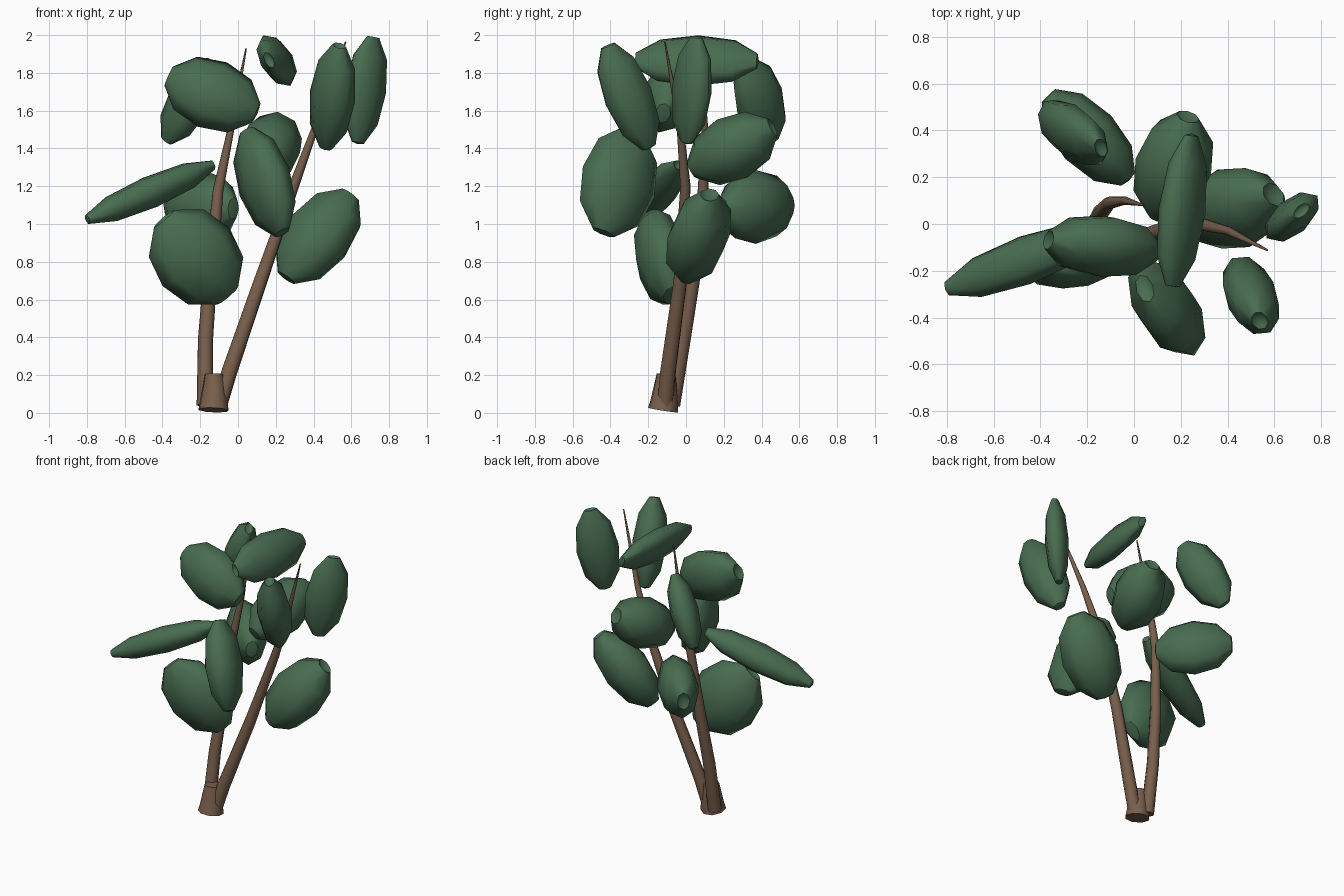
import bpy, bmesh, math
from mathutils import Matrix, Vector

if "Cube" in bpy.data.objects:
    bpy.data.objects.remove(bpy.data.objects["Cube"])


def material(name, rgb):
    m = bpy.data.materials.new(name)
    m.diffuse_color = (*rgb, 1)
    m.use_nodes = True
    m.node_tree.nodes["Principled BSDF"].inputs["Base Color"].default_value = m.diffuse_color
    return m


LEAF_GREEN = material("leaf green", (0.065, 0.150, 0.080))
BARK_BROWN = material("bark brown", (0.190, 0.115, 0.073))


def main_axis(m):
    """Direction in which a symmetric 3x3 spread matrix is largest."""
    for _ in range(8):
        m = m * (1 / max(abs(v) for row in m for v in row))
        m = m @ m
    return (m @ Vector((0.31, 0.52, 0.79))).normalized()


# Leaf pad outline: position along the length, and radius
PROFILE = [(-0.97, 0.30), (-0.60, 0.82), (0.0, 1.0), (0.60, 0.82), (0.97, 0.30)]
SIDES = 8


def leaf(name, centre, half, lean):
    """Flattened low-poly pad; half = half sizes, lean = tilt in xy, xz, yz."""
    hx, hy, hz = half
    xy, xz, yz = lean[0] * hx * hy, lean[1] * hx * hz, lean[2] * hy * hz
    spread = Matrix(((hx * hx, xy, xz), (xy, hy * hy, yz), (xz, yz, hz * hz)))
    along = main_axis(spread)
    if along.z < 0:
        along = -along
    thin = main_axis(spread.inverted())
    thin = (thin - along * thin.dot(along)).normalized()
    wide = thin.cross(along)
    axes = [a * math.sqrt(a.dot(spread @ a)) * 1.03 for a in (along, wide, thin)]

    def place(t, u, v):
        return Vector(centre) + axes[0] * t + axes[1] * u + axes[2] * v

    bm = bmesh.new()
    rings = []
    for t, r in PROFILE:
        rings.append([bm.verts.new(place(t, r * math.cos(a), r * math.sin(a)))
                      for a in (2 * math.pi * i / SIDES for i in range(SIDES))])
    low = bm.verts.new(place(-1.0, 0, 0))
    dimple = bm.verts.new(place(0.86, 0, 0))
    for i in range(SIDES):
        j = (i + 1) % SIDES
        for a, b in zip(rings, rings[1:]):
            bm.faces.new((a[i], a[j], b[j], b[i]))
        bm.faces.new((low, rings[0][j], rings[0][i]))
        bm.faces.new((dimple, rings[-1][i], rings[-1][j]))
    bmesh.ops.recalc_face_normals(bm, faces=bm.faces)
    for f in bm.faces:
        f.smooth = True
    # keep the rim of each tip crisp
    for ring in (rings[0], rings[-1]):
        for i in range(SIDES):
            bm.edges.get((ring[i], ring[(i + 1) % SIDES])).smooth = False
    me = bpy.data.meshes.new(name)
    bm.to_mesh(me)
    bm.free()
    me.materials.append(LEAF_GREEN)
    bpy.context.collection.objects.link(bpy.data.objects.new(name, me))


def stem(name, points):
    """Tapered tube through (x, y, z, radius) points."""
    cu = bpy.data.curves.new(name, 'CURVE')
    cu.dimensions = '3D'
    cu.bevel_depth = 1.0
    cu.bevel_resolution = 2
    cu.use_fill_caps = True
    sp = cu.splines.new('POLY')
    sp.points.add(len(points) - 1)
    for p, (x, y, z, r) in zip(sp.points, points):
        p.co = (x, y, z, 1)
        p.radius = r
    sp.use_smooth = True
    cu.materials.append(BARK_BROWN)
    bpy.context.collection.objects.link(bpy.data.objects.new(name, cu))


# Short stump and the two slender branches growing from it
stem("stump", [(-0.130, -0.122, 0.015, 0.083), (-0.128, -0.115, 0.06, 0.076),
               (-0.125, -0.105, 0.205, 0.052)])
stem("left_branch", [(-0.175, -0.075, 0.04, 0.044), (-0.172, -0.015, 0.39, 0.040),
                     (-0.145, 0.045, 0.75, 0.036), (-0.105, 0.09, 1.18, 0.028),
                     (-0.038, 0.10, 1.50, 0.018), (0.043, 0.08, 1.93, 0.004)])
stem("right_branch", [(-0.10, -0.11, 0.04, 0.044), (-0.045, -0.095, 0.22, 0.043),
                      (0.12, -0.03, 0.70, 0.037), (0.295, -0.003, 1.20, 0.028),
                      (0.405, -0.03, 1.50, 0.019), (0.57, -0.112, 1.965, 0.004)])

# Leaf pads: centre, half sizes, tilt (xy, xz, yz)
LEAVES = [
    ((-0.135, -0.095, 1.685), (0.243, 0.135, 0.195), (-0.09, -0.22, 0.20)),
    ((-0.260, 0.390, 1.650), (0.150, 0.140, 0.220), (-0.50, 0.58, -0.23)),
    ((0.205, 0.055, 1.865), (0.105, 0.322, 0.135), (0.35, -0.47, 0.00)),
    ((0.500, -0.305, 1.675), (0.122, 0.163, 0.275), (-0.33, 0.21, -0.51)),
    ((0.675, 0.030, 1.710), (0.118, 0.108, 0.280), (0.55, 0.27, 0.18)),
    ((0.168, 0.245, 1.400), (0.168, 0.230, 0.187), (0.20, 0.13, 0.30)),
    ((0.140, -0.357, 1.222), (0.160, 0.207, 0.280), (-0.45, -0.38, 0.14)),
    ((0.425, 0.067, 0.935), (0.227, 0.172, 0.245), (0.05, 0.40, 0.29)),
    ((-0.465, -0.155, 1.168), (0.335, 0.155, 0.165), (0.71, 0.83, 0.60)),
    ((-0.195, 0.370, 1.090), (0.195, 0.200, 0.190), (-0.56, 0.00, 0.03)),
    ((-0.222, -0.137, 0.825), (0.243, 0.137, 0.253), (0.30, -0.15, -0.19)),
]
for n, (centre, half, lean) in enumerate(LEAVES, 1):
    leaf(f"leaf_{n}", centre, half, lean)
